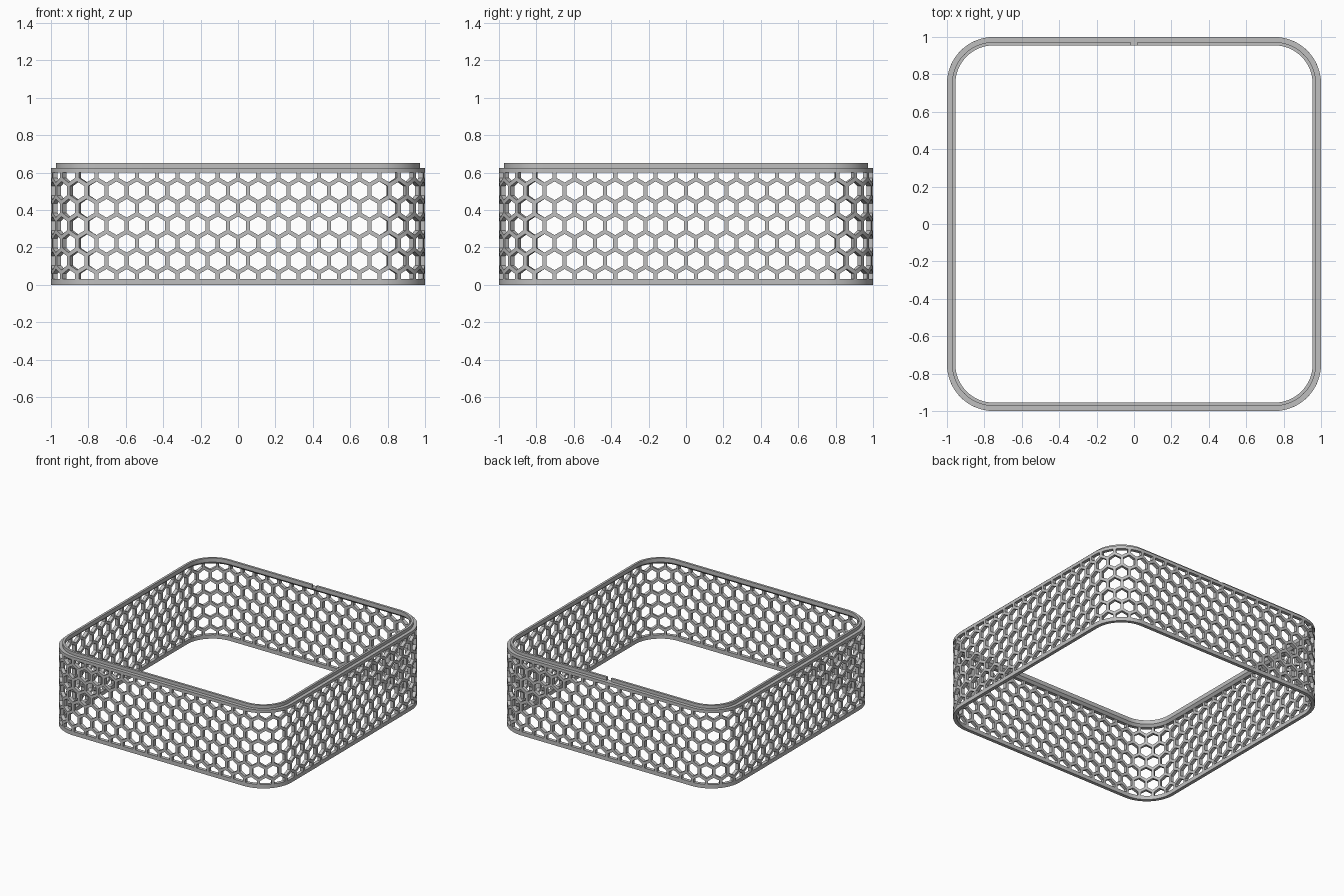
import bpy
import bmesh
from math import sin, cos, pi, tan, radians
from mathutils import Vector

old = bpy.data.objects.get("Cube")
if old:
    bpy.data.objects.remove(old, do_unlink=True)

# Overall dimensions
HALF = 1.0            # outer half width
RADIUS = 0.25         # outer corner radius
FLAT = HALF - RADIUS  # half length of a straight side
WALL = 0.027          # wall thickness
MESH_LOW, MESH_HIGH = 0.031, 0.6
TOP, LIP_TOP = 0.625, 0.65
LIP_INNER = 0.955
GAP = 0.036
COLUMNS, ROWS = 70, 6
STRUT = 0.022

ARC = RADIUS * pi / 2
SIDE = 2 * FLAT + ARC
PERIMETER = 4 * SIDE

grey = bpy.data.materials.new("plain grey")
grey.use_nodes = True
grey.diffuse_color = (0.52, 0.52, 0.52, 1)
grey.node_tree.nodes["Principled BSDF"].inputs["Base Color"].default_value = grey.diffuse_color


def outline(s):
    """Point on the outer rounded square, s measured clockwise from the back centre."""
    side, u = divmod(s % PERIMETER, SIDE)
    if u < FLAT:
        x, y = u, HALF
    elif u < FLAT + ARC:
        a = (u - FLAT) / RADIUS
        x, y = FLAT + RADIUS * sin(a), FLAT + RADIUS * cos(a)
    else:
        x, y = HALF, SIDE - u
    a = -side * pi / 2
    return Vector((x * cos(a) - y * sin(a), x * sin(a) + y * cos(a), 0))


def inward(p):
    """Unit direction from an outline point towards the inside."""
    core = Vector([max(-FLAT, min(FLAT, c)) for c in p.xy])
    d = (core - p.xy).normalized()
    return Vector((d.x, d.y, 0))


def finish(name, bm):
    bmesh.ops.recalc_face_normals(bm, faces=bm.faces)
    mesh = bpy.data.meshes.new(name)
    bm.to_mesh(mesh)
    bm.free()
    mesh.materials.append(grey)
    ob = bpy.data.objects.new(name, mesh)
    bpy.context.collection.objects.link(ob)
    bpy.ops.object.select_all(action="DESELECT")
    ob.select_set(True)
    bpy.context.view_layer.objects.active = ob
    bpy.ops.object.shade_smooth_by_angle(angle=radians(30))


def sweep(name, profile, gap=0):
    """Carry a (distance from centre, height) profile around the outline."""
    stations = [gap / 2]
    for side in range(4):
        start = side * SIDE + FLAT
        stations += [start + ARC * i / 16 for i in range(17)]
    if gap:
        stations.append(PERIMETER - gap / 2)
    bm = bmesh.new()
    loops = []
    for s in stations:
        p = outline(s)
        n = inward(p)
        loops.append([bm.verts.new(p + n * (HALF - r) + Vector((0, 0, z))) for r, z in profile])
    pairs = list(zip(loops, loops[1:]))
    if gap:
        bm.faces.new(loops[0])
        bm.faces.new(loops[-1])
    else:
        pairs.append((loops[-1], loops[0]))
    count = len(profile)
    for a, b in pairs:
        for i in range(count):
            j = (i + 1) % count
            bm.faces.new((a[i], a[j], b[j], b[i]))
    finish(name, bm)


# Bottom band, and top band with a chamfered inner ledge
inner = HALF - WALL
sweep("bottom_band", [(inner, 0), (HALF, 0), (HALF, MESH_LOW), (inner, MESH_LOW)])
sweep("top_band", [(inner, MESH_HIGH), (HALF, MESH_HIGH), (HALF, TOP), (LIP_INNER, TOP),
                   (LIP_INNER, MESH_HIGH + inner - LIP_INNER)])

# Raised inner lip, open at the back centre
sweep("locating_lip", [(inner, TOP), (inner, LIP_TOP), (LIP_INNER, LIP_TOP), (LIP_INNER, TOP)], GAP)

# Honeycomb wall: hexagonal frames laid flat, trimmed, wrapped and thickened
pitch = PERIMETER / COLUMNS
row = pitch * cos(pi / 6)
slope = tan(pi / 6)
middle = (MESH_LOW + MESH_HIGH) / 2


def hexagon(half_width):
    peak, shoulder = half_width * 2 * slope, half_width * slope
    return [(0, peak), (half_width, shoulder), (half_width, -shoulder),
            (0, -peak), (-half_width, -shoulder), (-half_width, shoulder)]


cell = hexagon(pitch / 2)
hole = hexagon((pitch - STRUT) / 2)

bm = bmesh.new()
for k in range(ROWS + 1):
    for c in range(COLUMNS):
        s, z = (c + (k + 1) % 2 / 2) * pitch, middle + (k - ROWS / 2) * row
        rings = [[bm.verts.new((s + x, 0, z + y)) for x, y in shape] for shape in (cell, hole)]
        for i in range(6):
            j = (i + 1) % 6
            bm.faces.new((rings[0][i], rings[0][j], rings[1][j], rings[1][i]))
for z, up in ((MESH_LOW, -1), (MESH_HIGH, 1)):
    bmesh.ops.bisect_plane(bm, geom=bm.verts[:] + bm.edges[:] + bm.faces[:],
                           plane_co=(0, 0, z), plane_no=(0, 0, up), clear_outer=True)
for v in bm.verts:
    v.co = outline(v.co.x) + Vector((0, 0, v.co.z))
bmesh.ops.remove_doubles(bm, verts=bm.verts, dist=0.0005)
grown = bmesh.ops.extrude_face_region(bm, geom=bm.faces[:], use_keep_orig=True)
for v in grown["geom"]:
    if isinstance(v, bmesh.types.BMVert):
        v.co += inward(v.co) * WALL
finish("honeycomb_wall", bm)
